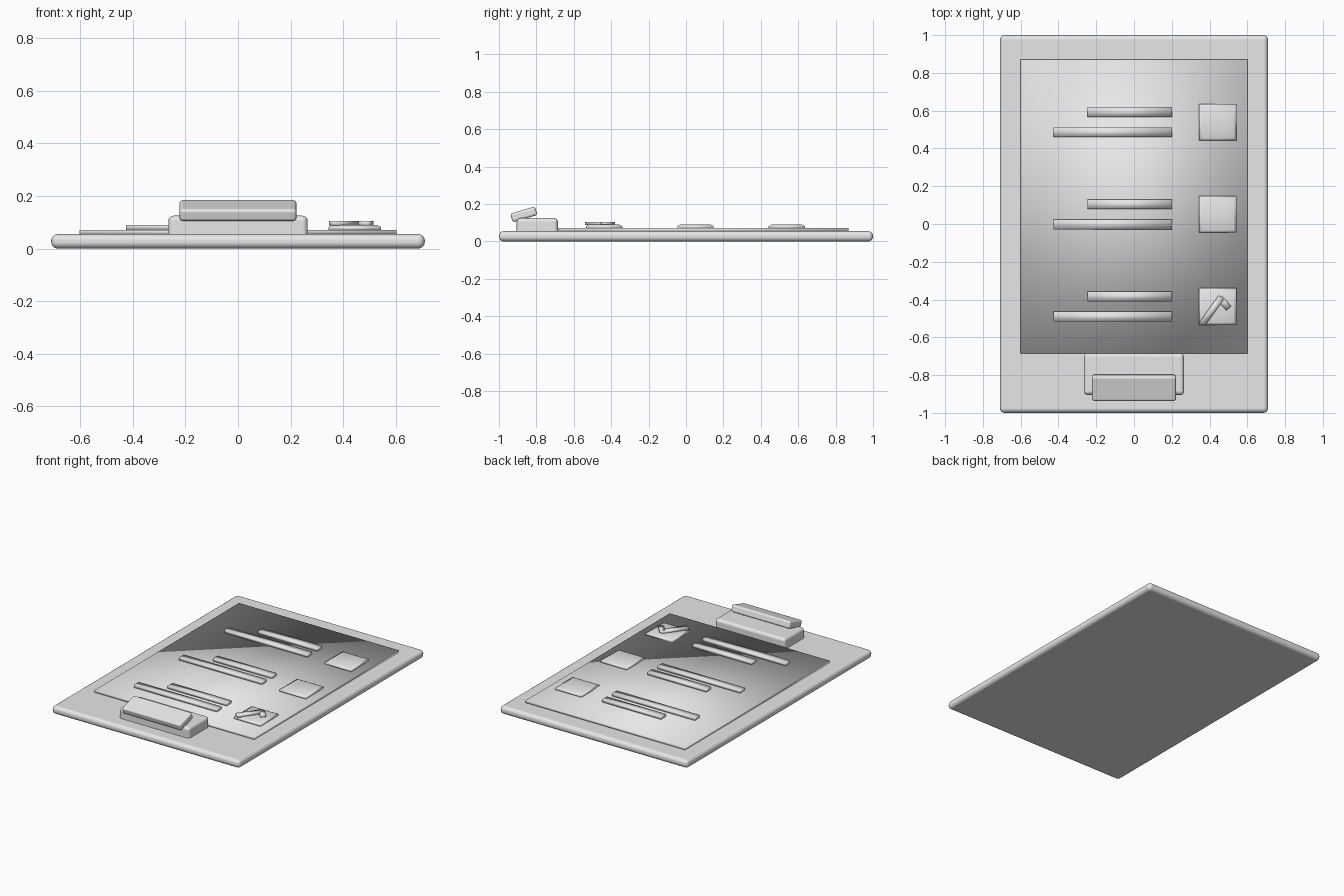
import bpy, bmesh, math
from mathutils import Matrix, Vector

if "Cube" in bpy.data.objects:
    bpy.data.objects.remove(bpy.data.objects["Cube"], do_unlink=True)

GREY = (0.8, 0.8, 0.8, 1)
grey = bpy.data.materials.new("plain_grey")
grey.use_nodes = True
grey.diffuse_color = GREY
grey.node_tree.nodes["Principled BSDF"].inputs["Base Color"].default_value = GREY


def box(name, low, high, bevel=0, tilt=None, crown=None):
    """Smooth box between two corners, optionally rounded, turned or crowned."""
    low, high = Vector(low), Vector(high)
    bm = bmesh.new()
    bmesh.ops.create_cube(bm, size=1, matrix=Matrix.Diagonal((high - low).to_4d()))
    bm.normal_update()
    if crown:
        top = [f for f in bm.faces if f.normal.z > 0.9]
        bmesh.ops.inset_region(bm, faces=top, thickness=crown[0], depth=crown[1])
    for f in bm.faces:
        f.smooth = True
    mesh = bpy.data.meshes.new(name)
    bm.to_mesh(mesh)
    bm.free()
    mesh.materials.append(grey)
    ob = bpy.data.objects.new(name, mesh)
    ob.location = (low + high) / 2
    if tilt:
        ob.rotation_euler = tilt
    bpy.context.collection.objects.link(ob)
    if bevel:
        mod = ob.modifiers.new("rounded_edges", "BEVEL")
        mod.width = bevel
        mod.segments = 4
        mod.harden_normals = True
    return ob


def stroke(name, start, end, width, z0, z1):
    """Flat bar running between two points in plan."""
    a, b = Vector(start), Vector(end)
    mid, run = (a + b) / 2, b - a
    half = Vector((run.length / 2, width / 2))
    return box(name, (mid.x - half.x, mid.y - half.y, z0),
               (mid.x + half.x, mid.y + half.y, z1),
               tilt=(0, 0, math.atan2(run.y, run.x)))


# Board and sheet
box("board", (-0.71, -1, 0), (0.71, 1, 0.055), bevel=0.025)
box("paper", (-0.602, -0.685, 0.054), (0.602, 0.87, 0.071))

# Three list rows: two text bars and a tick box each
for i, y in enumerate((-0.437, 0.051, 0.539)):
    box(f"short_bar_{i}", (-0.245, y + 0.028, 0.071), (0.2, y + 0.08, 0.09))
    box(f"long_bar_{i}", (-0.425, y - 0.079, 0.071), (0.2, y - 0.027, 0.09))
    box(f"tick_box_{i}", (0.344, y - 0.097, 0.071), (0.543, y + 0.097, 0.082),
        crown=(0.022, 0.008))

# Check mark on the front row
stroke("check_long", (0.36, -0.53), (0.462, -0.389), 0.035, 0.087, 0.105)
stroke("check_short", (0.452, -0.392), (0.502, -0.446), 0.035, 0.087, 0.105)

# Clip
box("clip_base", (-0.265, -0.905, 0.03), (0.265, -0.685, 0.125), bevel=0.02)
box("clip_lever", (-0.222, -0.936, 0.121), (0.222, -0.798, 0.169), bevel=0.013,
    tilt=(math.radians(16.7), 0, 0))
